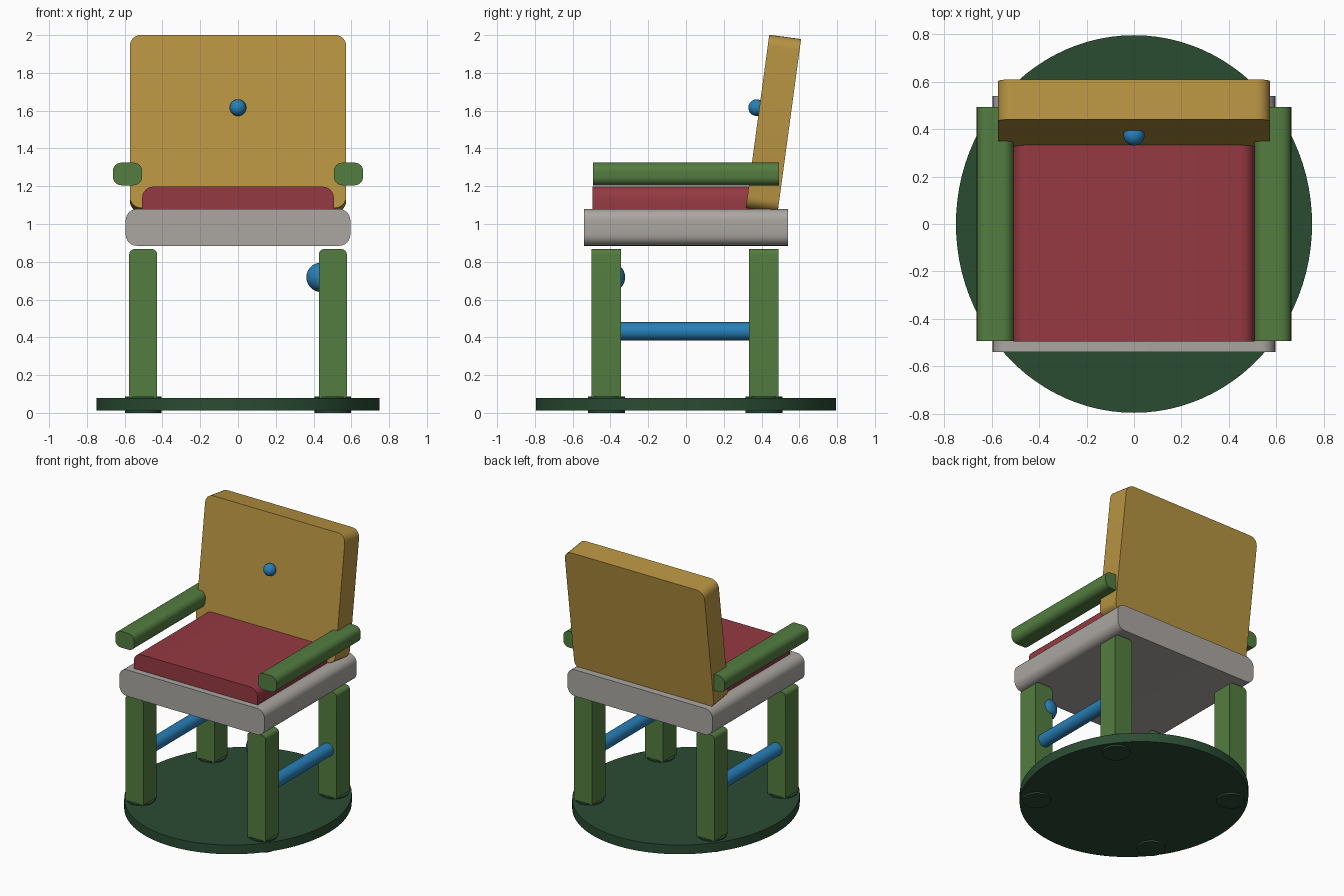
import bpy, bmesh, math
from mathutils import Matrix

if "Cube" in bpy.data.objects:
    bpy.data.objects.remove(bpy.data.objects["Cube"])


def paint(name, r, g, b):
    m = bpy.data.materials.new(name)
    m.diffuse_color = [(c / 255) ** 2.2 for c in (r, g, b)] + [1]
    m.use_nodes = True
    m.node_tree.nodes["Principled BSDF"].inputs["Base Color"].default_value = m.diffuse_color
    return m


gold = paint("ochre", 182, 146, 68)
green = paint("leaf green", 84, 124, 66)
red = paint("dull red", 148, 60, 68)
grey = paint("warm grey", 169, 165, 160)
blue = paint("blue", 44, 126, 182)
dark = paint("dark green", 46, 77, 54)


def finish(name, bm, mat, matrix):
    bmesh.ops.recalc_face_normals(bm, faces=bm.faces[:])
    me = bpy.data.meshes.new(name)
    bm.transform(matrix)
    bm.to_mesh(me)
    bm.free()
    me.materials.append(mat)
    ob = bpy.data.objects.new(name, me)
    bpy.context.collection.objects.link(ob)
    bpy.ops.object.select_all(action='DESELECT')
    ob.select_set(True)
    bpy.context.view_layer.objects.active = ob
    bpy.ops.object.shade_smooth_by_angle(angle=math.radians(35))
    return ob


def rounded_slab(name, size, centre, radius, mat, tilt=0):
    """Rounded rectangle in x-z, extruded along y."""
    w, d, h = (s / 2 for s in size)
    outline = []
    for k, (sx, sz) in enumerate(((1, 1), (-1, 1), (-1, -1), (1, -1))):
        for i in range(7):
            a = math.pi / 2 * (k + i / 6)
            outline.append((sx * (w - radius) + radius * math.cos(a),
                            sz * (h - radius) + radius * math.sin(a)))
    bm = bmesh.new()
    face = bm.faces.new([bm.verts.new((x, -d, z)) for x, z in outline])
    ext = bmesh.ops.extrude_face_region(bm, geom=[face], use_keep_orig=True)
    moved = [g for g in ext["geom"] if isinstance(g, bmesh.types.BMVert)]
    bmesh.ops.translate(bm, verts=moved, vec=(0, 2 * d, 0))
    return finish(name, bm, mat, Matrix.Translation(centre) @ Matrix.Rotation(tilt, 4, 'X'))


def cylinder(name, rx, ry, length, centre, mat, segments=32, turn=0):
    bm = bmesh.new()
    bmesh.ops.create_cone(bm, cap_ends=True, segments=segments,
                          radius1=1, radius2=1, depth=length)
    return finish(name, bm, mat, Matrix.Translation(centre)
                  @ Matrix.Rotation(turn, 4, 'X') @ Matrix.Diagonal((rx, ry, 1, 1)))


def ball(name, radius, centre, mat):
    bm = bmesh.new()
    bmesh.ops.create_uvsphere(bm, u_segments=32, v_segments=16, radius=radius)
    return finish(name, bm, mat, Matrix.Translation(centre))


# Oval base plate
cylinder("base_plate", 0.75, 0.795, 0.068, (0, 0, 0.046), dark, 96)

# Seat, cushion and reclined backrest
rounded_slab("seat", (1.19, 1.08, 0.195), (0, 0, 0.982), 0.06, grey)
rounded_slab("cushion", (1.015, 0.89, 0.20), (0, -0.05, 1.098), 0.06, red)
rounded_slab("backrest", (1.146, 0.17, 0.925), (0, 0.463, 1.532), 0.06, gold,
             -math.radians(7.7))

# Legs, foot pads, side rails and armrests
for side, sx in (("left", -1), ("right", 1)):
    for end, y in (("front", -0.421), ("back", 0.412)):
        rounded_slab(f"{end}_{side}_leg", (0.148, 0.156, 0.80),
                     (sx * 0.502, y, 0.467), 0.028, green)
        cylinder(f"{end}_{side}_foot_pad", 0.096, 0.098, 0.087,
                 (sx * 0.502, y, 0.0435), dark)
    cylinder(f"{side}_rail", 0.048, 0.048, 0.72, (sx * 0.502, 0, 0.432), blue,
             turn=math.pi / 2)
    rounded_slab(f"{side}_armrest", (0.155, 0.985, 0.12),
                 (sx * 0.585, 0, 1.265), 0.045, green)

# Round button on the backrest and knob on the front leg
ball("back_button", 0.044, (0, 0.374, 1.616), blue)
ball("leg_knob", 0.078, (0.44, -0.4, 0.718), blue)
